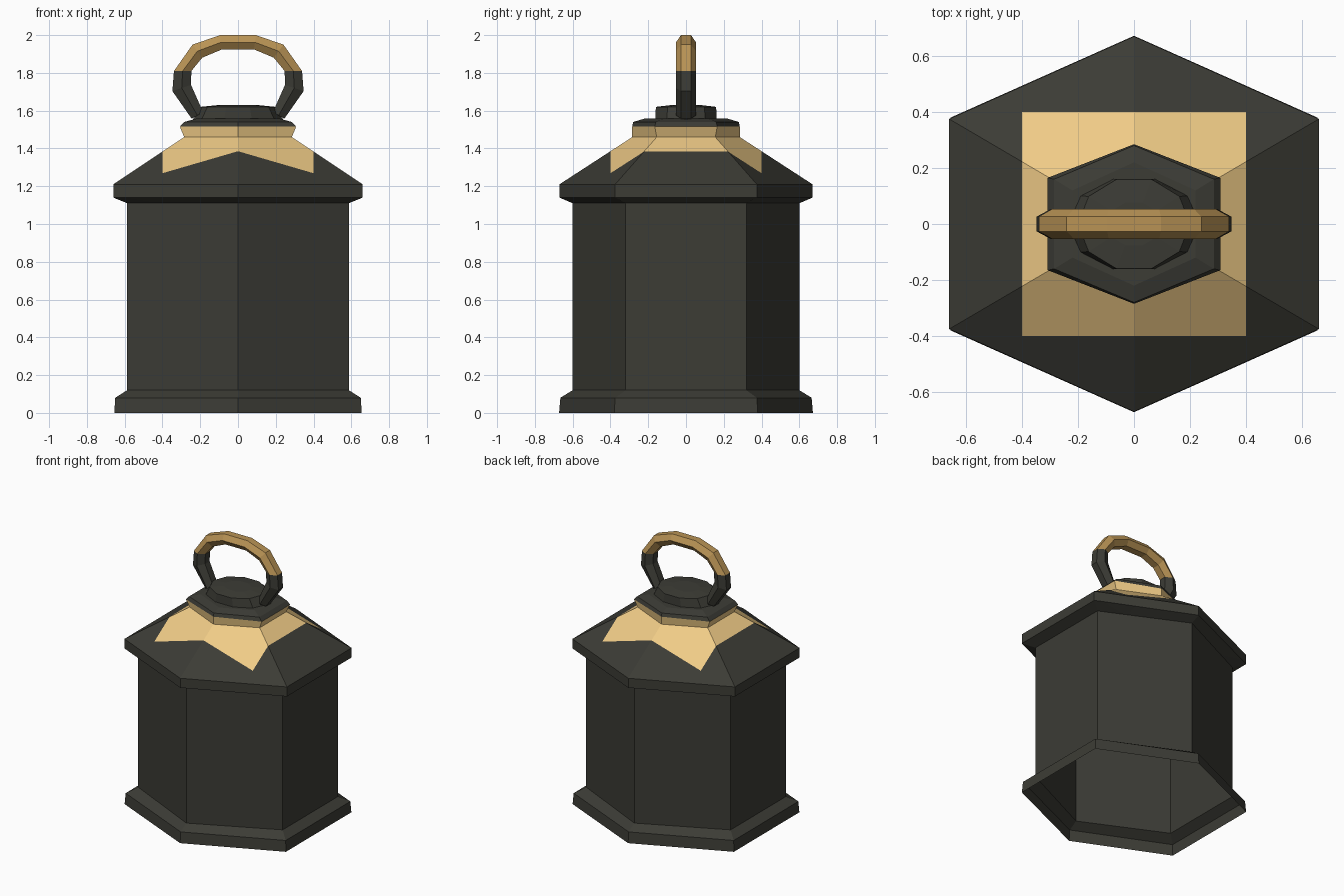
import bpy, bmesh, math
from mathutils import Vector

if "Cube" in bpy.data.objects:
    bpy.data.objects.remove(bpy.data.objects["Cube"])


def material(name, color):
    m = bpy.data.materials.new(name)
    m.diffuse_color = (*color, 1)
    m.use_nodes = True
    m.node_tree.nodes["Principled BSDF"].inputs["Base Color"].default_value = m.diffuse_color
    return m


DARK = material("dark_iron", (0.045, 0.045, 0.036))
TAN = material("pale_brass", (0.87, 0.60, 0.24))
BRASS = material("handle_brass", (0.48, 0.29, 0.09))


def hexagon(hx, hy, cy, z):
    # points on +-y, flats on +-x
    return [(0, -hy, z), (hx, -cy, z), (hx, cy, z), (0, hy, z), (-hx, cy, z), (-hx, -cy, z)]


def ellipse(rx, ry, z, n=10):
    return [(rx * math.cos(2 * math.pi * i / n), ry * math.sin(2 * math.pi * i / n), z) for i in range(n)]


def loft(name, rings, cap_top=False, cap_bottom=False, mats=(DARK,), edit=None):
    bm = bmesh.new()
    vs = [[bm.verts.new(p) for p in r] for r in rings]
    n = len(vs[0])
    for a, b in zip(vs, vs[1:]):
        for i in range(n):
            j = (i + 1) % n
            bm.faces.new((a[i], a[j], b[j], b[i]))
    if cap_top:
        bm.faces.new(vs[-1])
    if cap_bottom:
        bm.faces.new(vs[0][::-1])
    if edit:
        edit(bm)
    me = bpy.data.meshes.new(name)
    bm.to_mesh(me)
    bm.free()
    for m in mats:
        me.materials.append(m)
    ob = bpy.data.objects.new(name, me)
    bpy.context.collection.objects.link(ob)
    return ob


# open-bottomed single-wall body with flared foot
loft("lantern_body", [hexagon(*r) for r in (
    (0.655, 0.672, 0.38, 0), (0.65, 0.665, 0.375, 0.08),
    (0.587, 0.60, 0.32, 0.12), (0.587, 0.60, 0.32, 1.11))])


# roof: a square patch around the collar is painted brass
def paint_patch(bm):
    for axis in (Vector((1, 0, 0)), Vector((0, 1, 0))):
        for s in (-0.4, 0.4):
            geom = bm.verts[:] + bm.edges[:] + bm.faces[:]
            bmesh.ops.bisect_plane(bm, geom=geom, plane_co=axis * s, plane_no=axis)
    for f in bm.faces:
        c = f.calc_center_median()
        if max(abs(c.x), abs(c.y)) < 0.4 and c.z > 1.25:
            f.material_index = 1


loft("roof", [hexagon(*r) for r in (
    (0.587, 0.60, 0.32, 1.11), (0.66, 0.67, 0.375, 1.14), (0.66, 0.67, 0.375, 1.21),
    (0.285, 0.285, 0.155, 1.46), (0.308, 0.285, 0.165, 1.515))],
    mats=(DARK, TAN), edit=paint_patch)

# dark hexagonal cap on the collar
loft("roof_cap", [hexagon(*r) for r in (
    (0.308, 0.285, 0.165, 1.515), (0.285, 0.28, 0.16, 1.54), (0.22, 0.22, 0.12, 1.558))], cap_top=True)

# faceted oval knob
loft("knob", [ellipse(0.24, 0.17, 1.55), ellipse(0.20, 0.168, 1.62), ellipse(0.10, 0.08, 1.63)], cap_top=True)

# carrying handle: hexagonal section swept along an arch
half = [(-0.215, 1.575, 0.035), (-0.298, 1.72, 0.052), (-0.293, 1.81, 0.05),
        (-0.215, 1.915, 0.043), (-0.09, 1.962, 0.038)]
path = half + [(-x, z, w) for x, z, w in reversed(half)]
rings = []
for i, (x, z, w) in enumerate(path):
    p, q = path[max(i - 1, 0)], path[min(i + 1, len(path) - 1)]
    t = Vector((q[0] - p[0], q[1] - p[1])).normalized()
    ring = []
    for k in range(6):
        a = math.pi / 3 * k
        d = w * math.sin(a) / 0.866
        ring.append((x - t.y * d, 0.053 * math.cos(a), z + t.x * d))
    rings.append(ring)


def paint_handle(bm):
    bmesh.ops.recalc_face_normals(bm, faces=bm.faces[:])
    for f in bm.faces:
        f.material_index = int(min(v.co.z for v in f.verts) > 1.78)


# keep the colour break level at z = 1.81
for idx in (2, 7):
    rings[idx] = [(x, y, 1.81) for x, y, z in rings[idx]]
loft("carrying_handle", rings, cap_top=True, cap_bottom=True, mats=(DARK, BRASS), edit=paint_handle)
